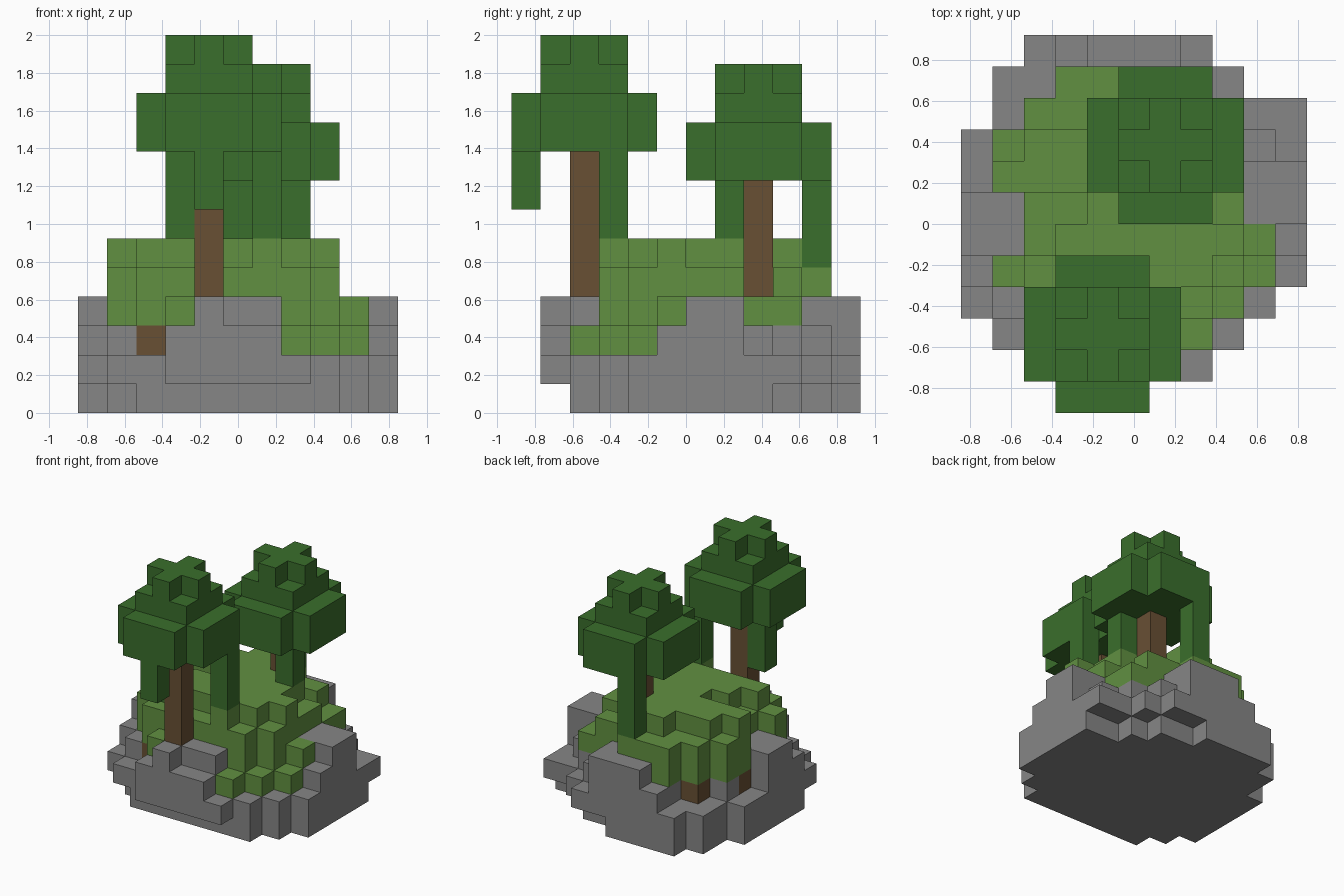
import bpy
import bmesh
from mathutils import Vector

if "Cube" in bpy.data.objects:
    bpy.data.objects.remove(bpy.data.objects["Cube"], do_unlink=True)

UNIT = 2 / 13
CENTRE = Vector((5.5, 6, 0))


def material(name, rgb):
    m = bpy.data.materials.new(name)
    m.use_nodes = True
    colour = (*rgb, 1)
    m.diffuse_color = colour
    bsdf = m.node_tree.nodes["Principled BSDF"]
    bsdf.inputs["Base Color"].default_value = colour
    bsdf.inputs["Roughness"].default_value = 0.9
    return m


STONE = material("stone grey", (0.24, 0.24, 0.24))
GRASS = material("grass green", (0.12, 0.28, 0.053))
LEAF = material("leaf green", (0.042, 0.156, 0.025))
BARK = material("bark brown", (0.14, 0.08, 0.034))

# Ground plan, front row first: the letter is the column height (a = one block),
# capitals carry grass on top of the rock
PLAN = [
    "...........",
    "...cdccb...",
    ".bbDdddCb..",
    "bcEEEEFECb.",
    "cEFFFFFFECb",
    "ddEFFFFFFDc",
    "ddEEFFFFEdd",
    "bFFFFFFFEdd",
    "bEFFFFDDDcb",
    ".bEEFFEEDbb",
    ".bbEEEdcb..",
    "..bcdddb...",
]
# Rock columns that overhang the bottom layer
OVERHANG = {(1, 2), (0, 3), (9, 9), (10, 9), (8, 10), (7, 11), (6, 11)}
OVERHANG |= {(x, 1) for x in range(3, 8)}
SOIL = {(2, 3, 2), (2, 9, 2), (1, 7, 2)}

rock, grass = set(), set()
for y, row in enumerate(PLAN):
    for x, letter in enumerate(row):
        if letter == ".":
            continue
        height = ord(letter.lower()) - ord("a") + 1
        rock_top = height
        if letter.isupper():
            rock_top = 2 if x - y >= 5 else 3
        for z in range(1 if (x, y) in OVERHANG else 0, height):
            if (x, y, z) not in SOIL:
                (rock if z < rock_top else grass).add((x, y, z))


def make_tree(cx, cy, base, crown, hanging):
    """Trunk and crown cells; hanging lists (dx, dy, length) of drooping leaves."""
    trunk = {(cx, cy, z) for z in range(base, crown)}
    leaves = set()
    for dx in range(-2, 3):
        for dy in range(-2, 3):
            reach = abs(dx) + abs(dy)
            layers = []
            if reach < 4:
                layers += [0, 1]
            if max(abs(dx), abs(dy)) < 2:
                layers.append(2)
            if reach < 2:
                layers.append(3)
            leaves |= {(cx + dx, cy + dy, crown + k) for k in layers}
    for dx, dy, length in hanging:
        leaves |= {(cx + dx, cy + dy, crown - k) for k in range(1, length + 1)}
    return trunk, leaves


front_trunk, front_leaves = make_tree(4, 2, 4, 9, [(0, -2, 2), (2, 1, 3), (-1, 0, 3)])
back_trunk, back_leaves = make_tree(6, 8, 4, 8, [(-1, 2, 3), (1, -1, 2)])

PARTS = {
    "rock_base": (rock, STONE),
    "grass_mound": (grass, GRASS),
    "soil_patches": (SOIL, BARK),
    "front_tree_trunk": (front_trunk, BARK),
    "front_tree_leaves": (front_leaves, LEAF),
    "back_tree_trunk": (back_trunk, BARK),
    "back_tree_leaves": (back_leaves, LEAF),
}
solid = set().union(*(cells for cells, _ in PARTS.values()))


def build_blocks(name, cells, mat):
    """Make only the outside faces of a set of blocks."""
    bm = bmesh.new()
    for cell in sorted(cells):
        for axis in range(3):
            for side in (0, 1):
                normal = Vector((0, 0, 0))
                normal[axis] = 2 * side - 1
                if tuple(int(c) for c in Vector(cell) + normal) in solid:
                    continue
                u, v = Vector((0, 0, 0)), Vector((0, 0, 0))
                u[(axis + 1) % 3] = 1
                v[(axis + 2) % 3] = 1
                if not side:
                    u, v = v, u
                start = Vector(cell) + normal * side
                corners = (start, start + u, start + u + v, start + v)
                bm.faces.new([bm.verts.new((c - CENTRE) * UNIT) for c in corners])
    bmesh.ops.remove_doubles(bm, verts=bm.verts, dist=UNIT / 100)
    mesh = bpy.data.meshes.new(name)
    bm.to_mesh(mesh)
    bm.free()
    mesh.materials.append(mat)
    bpy.context.collection.objects.link(bpy.data.objects.new(name, mesh))


for part, (cells, mat) in PARTS.items():
    build_blocks(part, cells, mat)
